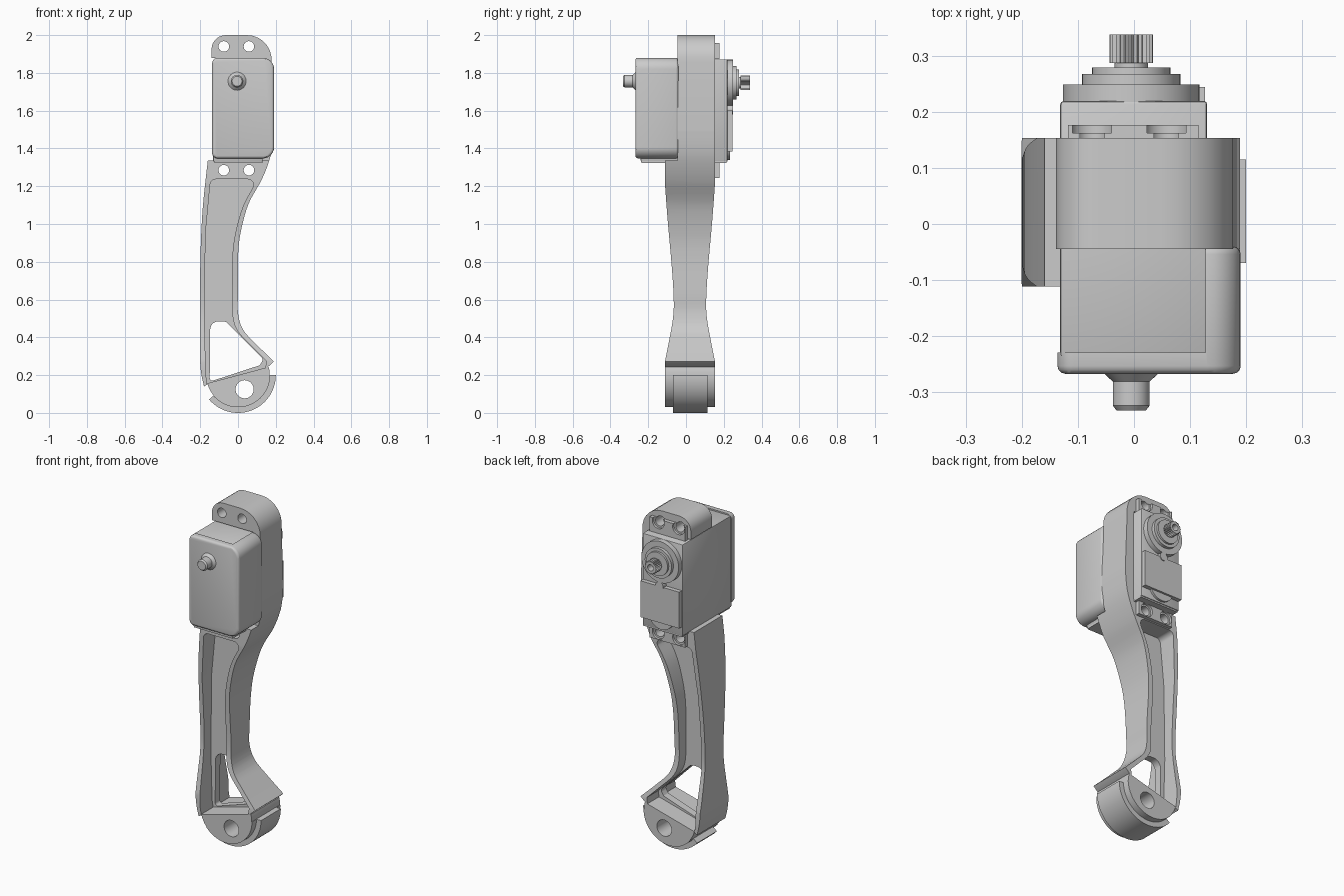
import bpy, bmesh
from math import sin, cos, tan, pi, radians
from mathutils import Vector

if "Cube" in bpy.data.objects:
    bpy.data.objects.remove(bpy.data.objects["Cube"])


def finish(name, bm):
    bmesh.ops.remove_doubles(bm, verts=bm.verts, dist=1e-5)
    bmesh.ops.recalc_face_normals(bm, faces=bm.faces)
    me = bpy.data.meshes.new(name)
    bm.to_mesh(me)
    bm.free()
    ob = bpy.data.objects.new(name, me)
    bpy.context.collection.objects.link(ob)
    return ob


def prism(name, pts, a, b, axis='y'):
    """Extrude an outline, (x, z) along y or (y, z) along x, from a to b."""
    bm = bmesh.new()
    put = (lambda p, d: (p[0], d, p[1])) if axis == 'y' else (lambda p, d: (d, p[0], p[1]))
    lo = [bm.verts.new(put(p, a)) for p in pts]
    hi = [bm.verts.new(put(p, b)) for p in pts]
    bm.faces.new(lo)
    bm.faces.new(hi)
    for i in range(len(pts)):
        j = (i + 1) % len(pts)
        bm.faces.new((lo[i], lo[j], hi[j], hi[i]))
    return finish(name, bm)


def lathe(name, profile, x, z, seg=40):
    """Revolve (radius, y) pairs round a y-parallel axis."""
    bm = bmesh.new()
    vs = [bm.verts.new((x + r, y, z)) for r, y in profile]
    es = [bm.edges.new(e) for e in zip(vs, vs[1:])]
    bmesh.ops.spin(bm, geom=vs + es, cent=(x, 0, z), axis=(0, 1, 0), angle=2 * pi, steps=seg)
    return finish(name, bm)


def arc(x, z, r, a0=0, a1=360, n=32):
    full = (a1 - a0) == 360
    steps = n if full else n - 1
    return [(x + r * cos(radians(a0 + (a1 - a0) * i / steps)),
             z + r * sin(radians(a0 + (a1 - a0) * i / steps))) for i in range(n)]


def rect(x0, x1, z0, z1):
    return [(x0, z0), (x1, z0), (x1, z1), (x0, z1)]


def rounded(pts, n=7):
    """Fillet the corners of (x, z, radius) points."""
    out = []
    for i, (x, z, r) in enumerate(pts):
        p = Vector((x, z))
        if r == 0:
            out.append((x, z))
            continue
        u = (Vector(pts[i - 1][:2]) - p).normalized()
        v = (Vector(pts[(i + 1) % len(pts)][:2]) - p).normalized()
        half = u.angle(v) / 2
        c = p + (u + v).normalized() * (r / sin(half))
        s = p + u * (r / tan(half)) - c
        e = p + v * (r / tan(half)) - c
        w = s.angle(e)
        for k in range(n + 1):
            t = k / n
            q = c + (s * sin((1 - t) * w) + e * sin(t * w)) / sin(w)
            out.append((q.x, q.y))
    return out


def spline(pts, n=5):
    """Smooth curve through the points."""
    P = [Vector(p) for p in [pts[0]] + pts + [pts[-1]]]
    out = []
    for a, b, c, d in zip(P, P[1:], P[2:], P[3:]):
        for k in range(n):
            t = k / n
            q = 0.5 * (2 * b + (c - a) * t + (2 * a - 5 * b + 4 * c - d) * t * t
                       + (3 * b - a - 3 * c + d) * t ** 3)
            out.append((q.x, q.y))
    return out + [tuple(pts[-1])]


def apply(ob, mod):
    bpy.context.view_layer.objects.active = ob
    bpy.ops.object.modifier_apply(modifier=mod.name)


def cut(ob, tool, op='DIFFERENCE'):
    m = ob.modifiers.new('cut', 'BOOLEAN')
    m.operation, m.object, m.solver = op, tool, 'EXACT'
    apply(ob, m)
    bpy.data.objects.remove(tool)


def bevel(ob, width, seg=3):
    m = ob.modifiers.new('bevel', 'BEVEL')
    m.width, m.segments, m.limit_method, m.angle_limit = width, seg, 'ANGLE', radians(50)
    apply(ob, m)


# Leg frame: C-shaped motor bracket flowing into the curved shank
right = spline([(0.19, 1.50), (0.175, 1.37), (0.128, 1.24), (0.055, 1.105), (0.013, 0.95),
                (0.0, 0.82), (0.0, 0.64), (0.0, 0.53), (0.027, 0.44), (0.10, 0.36), (0.19, 0.272)])
left = spline([(-0.18, 0.14), (-0.2, 0.26), (-0.2, 0.55), (-0.199, 0.82), (-0.187, 1.08), (-0.16, 1.335)])
top = rounded([(0.13, 1.335, 0), (0.13, 1.88, 0), (-0.14, 1.88, 0), (-0.14, 2.0, 0.075), (0.19, 2.0, 0.13)])
leg = prism('leg_frame', top + right + [(0.155, 0.24), (-0.155, 0.155)] + left, -0.4, 0.4)

# Side silhouette that narrows the shank at the waist
half = spline([(0.133, 1.22), (0.118, 1.02), (0.096, 0.77), (0.086, 0.6), (0.09, 0.5), (0.111, 0.38), (0.133, 0.27)])
side = ([(-0.045, 2.1), (-0.045, 1.335), (-0.112, 1.335)] + [(0.021 - w, z) for w, z in half]
        + [(-0.112, 0), (0.154, 0)] + [(0.021 + w, z) for w, z in reversed(half)] + [(0.154, 2.1)])
cut(leg, prism('side_tool', side, -0.5, 0.5, 'x'), 'INTERSECT')

# Pockets on both faces, leaving a central web, and the triangular window
pocket = (rounded([(-0.178, 0.5, 0), (-0.172, 0.95, 0), (-0.145, 1.237, 0.03), (0.095, 1.237, 0.03)])
          + spline([(0.077, 1.19), (0.025, 1.09), (-0.014, 0.95), (-0.03, 0.82), (-0.03, 0.64),
                    (-0.028, 0.51), (0.0, 0.43), (0.08, 0.345), (0.15, 0.275)])
          + [(0.14, 0.2), (-0.155, 0.1), (-0.17, 0.2)])
for a, b in ((-0.5, 0.0), (0.045, 0.5)):
    cut(leg, prism('pocket_tool', pocket, a, b))
cut(leg, prism('window_tool', rounded([(-0.15, 0.165, 0.015), (-0.147, 0.485, 0.045), (-0.065, 0.485, 0.04),
                                       (0.135, 0.285, 0.02), (0.115, 0.252, 0.01)]), -0.5, 0.5))
HOLES = [(x, z) for x in (-0.075, 0.058) for z in (1.285, 1.94)]
for x, z in HOLES:
    cut(leg, prism('hole_tool', arc(x, z, 0.028, n=24), -0.5, 0.5))

# Ankle: half drum with a raised tread band
drum = prism('ankle_drum', arc(0, 0.2, 0.168, -165, 15, 48), -0.112, 0.154)
band = prism('ankle_band', arc(0, 0.2, 0.2, -140, 0, 40) + arc(0, 0.2, 0.16, 0, -140, 40), -0.07, 0.115)
rim_front = prism('ankle_flange', arc(0, 0.2, 0.17, -140, 0, 40) + arc(0, 0.2, 0.16, 0, -140, 40), -0.112, 0.154)
for part in (drum,):
    cut(part, prism('axle_tool', arc(0.035, 0.125, 0.048), -0.5, 0.5))

# Motor case
case = prism('motor_case', rect(-0.132, 0.131, 1.33, 1.872), -0.24, 0.22)
bevel(case, 0.006, 2)
foot = prism('motor_foot', rect(-0.125, 0.13, 1.322, 1.36), -0.235, 0.215)
panel = prism('motor_panel', rect(-0.127, 0.127, 1.385, 1.6), 0.21, 0.245)
lathe('panel_stud', [(0, 0.21), (0.025, 0.21), (0.025, 0.25), (0, 0.25)], 0, 1.605)
lathe('lower_boss', [(0, 0.21), (0.08, 0.21), (0.08, 0.233), (0, 0.233)], 0, 1.42)

# Mounting ears with counterbored holes
for name, z in (('lower_ear', 1.285), ('upper_ear', 1.915)):
    h = 0.042
    ear = prism(name, rect(-0.118, 0.115, z - h, z + h), 0.14, 0.177)
    for x, hz in HOLES:
        if abs(hz - z) < 0.1:
            cut(ear, prism('hole_tool', arc(x, hz, 0.028, n=24), 0, 0.5))
            cut(ear, prism('bore_tool', arc(x, hz, 0.039, n=24), 0.163, 0.5))

# Output boss and toothed shaft
Z = 1.748
lathe('output_boss', [(0, 0.2), (0.122, 0.2), (0.122, 0.25), (0.088, 0.25), (0.088, 0.268), (0.07, 0.268),
                      (0.07, 0.28), (0.03, 0.28), (0.03, 0.295), (0, 0.295)], -0.005, Z)
teeth = 24
gear = prism('toothed_shaft', [(-0.005 + r * cos(a), Z + r * sin(a)) for i in range(teeth * 2)
             for r, a in [((0.039, 0.033)[i % 2], i * pi / teeth)]], 0.288, 0.339)
cut(gear, prism('screw_tool', arc(-0.005, Z, 0.019, n=24), 0.3, 0.5))

# Front cover wrapping the motor, with its idler pin
cover = prism('front_cover', rounded([(-0.137, 1.347, 0.03), (0.191, 1.347, 0.06),
                                      (0.191, 1.88, 0.06), (-0.137, 1.88, 0.03)]), -0.268, -0.04)
bevel(cover, 0.014)
cut(cover, prism('cavity_tool', rect(-0.3, 0.128, 1.2, 2.0), -0.23, 0.2))
lathe('idler_pin', [(0, -0.25), (0.048, -0.25), (0.048, -0.268), (0.033, -0.282), (0.033, -0.325),
                    (0.026, -0.334), (0, -0.334)], -0.005, 1.756)

# Smooth shading with crisp edges
bpy.ops.object.select_all(action='DESELECT')
for ob in bpy.context.scene.objects:
    ob.select_set(True)
    bpy.context.view_layer.objects.active = ob
bpy.ops.object.shade_smooth_by_angle(angle=radians(30))
